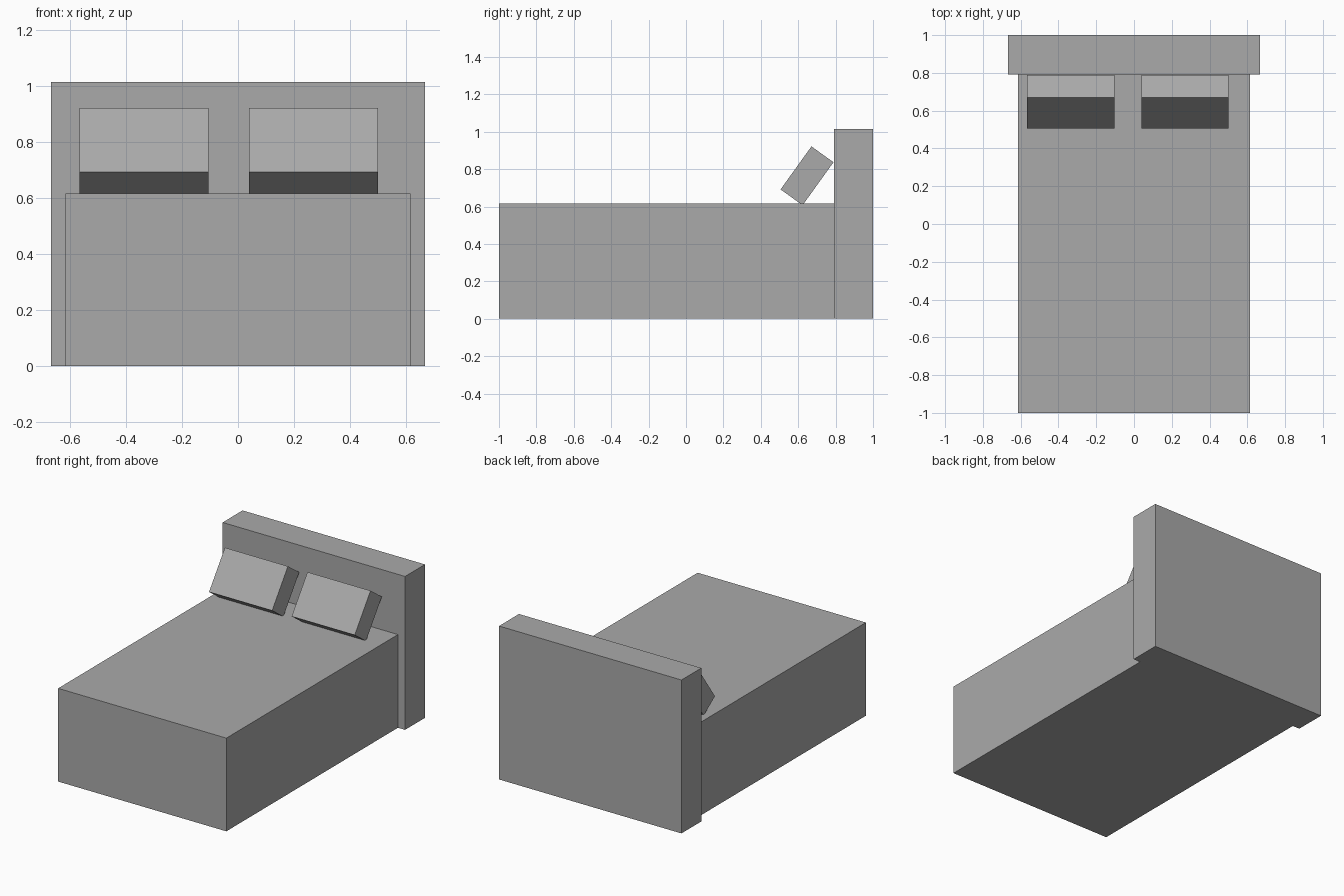
import bpy
from math import radians

if "Cube" in bpy.data.objects:
    bpy.data.objects.remove(bpy.data.objects["Cube"], do_unlink=True)

grey = bpy.data.materials.new("plain grey")
grey.use_nodes = True
colour = (0.4, 0.4, 0.4, 1)
grey.diffuse_color = colour
grey.node_tree.nodes["Principled BSDF"].inputs["Base Color"].default_value = colour


def box(name, centre, size, tilt=0):
    bpy.ops.mesh.primitive_cube_add(size=1, location=centre, rotation=(radians(tilt), 0, 0))
    obj = bpy.context.object
    obj.name = name
    obj.scale = size
    bpy.ops.object.transform_apply(location=False, rotation=False, scale=True)
    obj.data.materials.append(grey)
    return obj


# Mattress block and headboard
box("mattress", (0, -0.104, 0.308), (1.23, 1.792, 0.616))
box("headboard", (0, 0.896, 0.507), (1.334, 0.208, 1.014))

# Pillows leaning back against the headboard
for side, x in (("right", -0.335), ("left", 0.269)):
    box(side + "_pillow", (x, 0.647, 0.764), (0.461, 0.283, 0.145), tilt=54.3)
